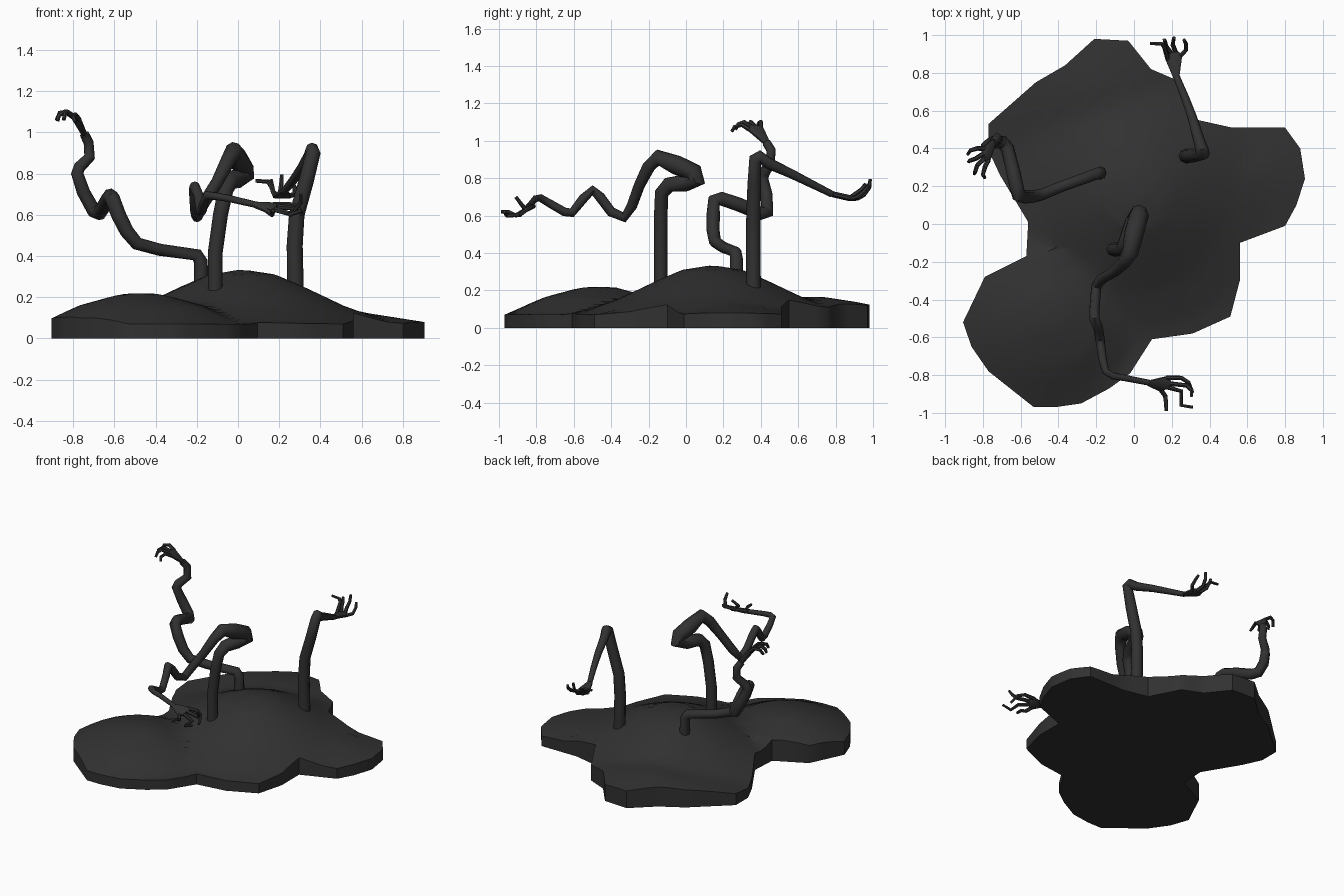
import bpy, bmesh, math
from mathutils import Vector, Quaternion

dark = bpy.data.materials.new("charcoal")
dark.diffuse_color = (0.031, 0.031, 0.031, 1)


def finish(bm, name, angle=35):
    bmesh.ops.recalc_face_normals(bm, faces=bm.faces)
    me = bpy.data.meshes.new(name)
    bm.to_mesh(me)
    bm.free()
    me.materials.append(dark)
    ob = bpy.data.objects.new(name, me)
    bpy.context.collection.objects.link(ob)
    bpy.ops.object.select_all(action='DESELECT')
    ob.select_set(True)
    bpy.context.view_layer.objects.active = ob
    bpy.ops.object.shade_smooth_by_angle(angle=math.radians(angle))
    return ob


def tube(bm, pts, radii, n=8):
    """Sweep a round section along pts, radii interpolated along the path."""
    pts = [Vector(p) for p in pts]
    last = len(pts) - 1
    side, prev, prev_t = None, None, None
    for i, p in enumerate(pts):
        a = (p - pts[i - 1]).normalized() if i else None
        b = (pts[i + 1] - p).normalized() if i < last else None
        t = (a + b).normalized() if a and b else (a or b)
        if side is None:
            side = t.orthogonal().normalized()
        else:
            side = prev_t.rotation_difference(t) @ side
        f = i / last * (len(radii) - 1)
        k = min(int(f), len(radii) - 2)
        r = radii[k] + (radii[k + 1] - radii[k]) * (f - k)
        ring = [bm.verts.new(p + Quaternion(t, math.tau * j / n) @ side * r) for j in range(n)]
        if prev:
            for j in range(n):
                bm.faces.new((prev[j - 1], prev[j], ring[j], ring[j - 1]))
        else:
            bm.faces.new(ring)
        prev, prev_t = ring, t
    bm.faces.new(prev)


def arm(name, path, radii, normal, fingers):
    """Arm tube, with a palm hull between wrist and finger roots, and bent fingers."""
    bm = bmesh.new()
    tube(bm, path, radii)
    finish(bm, name + "_arm", 50)
    wrist = Vector(path[-1])
    nrm = Vector(normal).normalized()
    bm = bmesh.new()
    across = (Vector(fingers[0][0]) - wrist).cross(nrm).normalized()
    verts = []
    for c, w, h in [(wrist, 0.018, 0.016)] + [(Vector(f[0]), 0.012, 0.012) for f in fingers]:
        verts += [bm.verts.new(c + across * w * u + nrm * h * v)
                  for u, v in ((1, .4), (-1, .4), (1, -.4), (-1, -.4), (0, 1), (0, -1))]
    bmesh.ops.convex_hull(bm, input=verts)
    loose = [v for v in bm.verts if not v.link_faces]
    bmesh.ops.delete(bm, geom=loose, context='VERTS')
    for f in fingers:
        tube(bm, f, [0.013, 0.012, 0.009], 6)
    finish(bm, name + "_hand", 35)


# ---- puddle-like mound: radial grid with a height rule ----
outline = [(-.21, .98), (-.03, .97), (.09, .82), (.23, .76), (.34, .55), (.52, .51), (.80, .51),
           (.88, .40), (.905, .24), (.86, .10), (.80, -.01), (.56, -.10), (.56, -.30), (.51, -.49),
           (.31, -.58), (.095, -.61), (-.02, -.79), (-.13, -.87), (-.28, -.95), (-.42, -.97),
           (-.53, -.97), (-.77, -.78), (-.86, -.65), (-.905, -.52), (-.79, -.28), (-.57, -.17),
           (-.56, .01), (-.71, .26), (-.77, .39), (-.77, .53), (-.52, .75), (-.365, .84)]


def ramp(r, table):
    for (r0, z0), (r1, z1) in zip(table, table[1:]):
        if r <= r1:
            return z0 + (z1 - z0) * (r - r0) / (r1 - r0)
    return table[-1][1]


def height(x, y):
    main = ramp(math.hypot(x - .02, y - .14),
                [(0, .335), (.16, .31), (.3, .25), (.5, .155), (.7, .085), (.85, .06)])
    front = ramp(math.hypot(x + .47, y + .47),
                 [(0, .22), (.1, .215), (.3, .16), (.42, .105), (.5, .07)])
    back = ramp(math.hypot((x + .2) * .8, y - .7), [(0, .17), (.2, .14), (.45, .09), (.6, .06)])
    right = ramp(math.hypot(x - .55, (y - .25) * 1.2), [(0, .135), (.35, .08), (.5, .06)])
    return max(main, front, back, right, .065)


rim = []
for (x0, y0), (x1, y1) in zip(outline, outline[1:] + outline[:1]):
    rim += [(x0 + (x1 - x0) * k / 3, y0 + (y1 - y0) * k / 3) for k in range(3)]
bm = bmesh.new()
centre = bm.verts.new((0, 0, height(0, 0)))
rings = [[bm.verts.new((x * k / 14, y * k / 14, height(x * k / 14, y * k / 14))) for x, y in rim]
         for k in range(1, 15)]
rings.append([bm.verts.new((x, y, 0)) for x, y in rim])
for j in range(len(rim)):
    bm.faces.new((centre, rings[0][j - 1], rings[0][j]))
    for a, b in zip(rings, rings[1:]):
        bm.faces.new((a[j - 1], b[j - 1], b[j], a[j]))
bm.faces.new(rings[-1])
finish(bm, "mound", 40)

# ---- rear right arm ----
arm("rear",
    [(.28, .36, .2), (.275, .36, .45), (.285, .36, .6), (.33, .365, .76), (.365, .37, .9),
     (.36, .395, .915), (.345, .44, .88), (.31, .56, .825), (.27, .67, .77), (.225, .78, .715)],
    [.04, .038, .036, .034, .024, .018], (0, .15, 1),
    [[(.18, .87, .69), (.16, .94, .74), (.145, .955, .76), (.085, .955, .765)],
     [(.195, .905, .69), (.17, .94, .71), (.165, .965, .74), (.16, .975, .77)],
     [(.22, .91, .69), (.205, .95, .71), (.21, .98, .75), (.213, .985, .795)],
     [(.245, .89, .69), (.275, .92, .70), (.275, .955, .73), (.265, .975, .76)]])

# ---- front arm ----
arm("front",
    [(-.11, -.135, .2), (-.11, -.135, .42), (-.085, -.135, .6), (-.06, -.13, .72), (-.04, -.09, .765),
     (-.005, 0, .775), (.03, .055, .79), (.025, .04, .83), (0, -.05, .87), (-.02, -.15, .91),
     (-.05, -.2, .86), (-.1, -.25, .76), (-.17, -.29, .65), (-.2, -.33, .59), (-.205, -.4, .62),
     (-.21, -.46, .70), (-.21, -.5, .735), (-.19, -.55, .69), (-.18, -.61, .615), (-.175, -.65, .62),
     (-.165, -.72, .66), (-.15, -.78, .695), (-.11, -.805, .69), (-.05, -.815, .68), (.08, -.84, .65)],
    [.036, .036, .05, .052, .03, .027, .027, .024, .02, .016], (0, -.55, .85),
    [[(.14, -.875, .62), (.165, -.91, .60), (.17, -.95, .62), (.17, -.99, .62)],
     [(.18, -.865, .625), (.25, -.885, .605), (.25, -.96, .60), (.31, -.97, .62)],
     [(.19, -.845, .64), (.28, -.855, .63), (.305, -.88, .66), (.305, -.91, .70)],
     [(.17, -.815, .65), (.25, -.815, .65), (.29, -.84, .64), (.31, -.89, .60)]])

# ---- left arm ----
arm("left",
    [(-.18, .27, .2), (-.18, .27, .37), (-.2, .265, .405), (-.38, .2, .43), (-.49, .155, .46),
     (-.54, .145, .52), (-.58, .145, .6), (-.61, .15, .68), (-.62, .19, .69), (-.64, .28, .66),
     (-.67, .40, .61), (-.7, .435, .62), (-.75, .43, .71), (-.78, .41, .8), (-.77, .42, .83),
     (-.72, .45, .88), (-.725, .455, .95), (-.745, .43, .99)],
    [.036, .03, .036, .038, .036, .03, .024], (.6, .2, .75),
    [[(-.79, .40, 1.07), (-.83, .40, 1.1), (-.865, .39, 1.095), (-.88, .37, 1.06)],
     [(-.80, .37, 1.075), (-.84, .345, 1.1), (-.87, .335, 1.08), (-.875, .33, 1.055)],
     [(-.795, .345, 1.075), (-.83, .31, 1.1), (-.84, .28, 1.09), (-.845, .265, 1.06)],
     [(-.77, .34, 1.06), (-.79, .30, 1.085), (-.80, .26, 1.075), (-.79, .245, 1.05)]])
